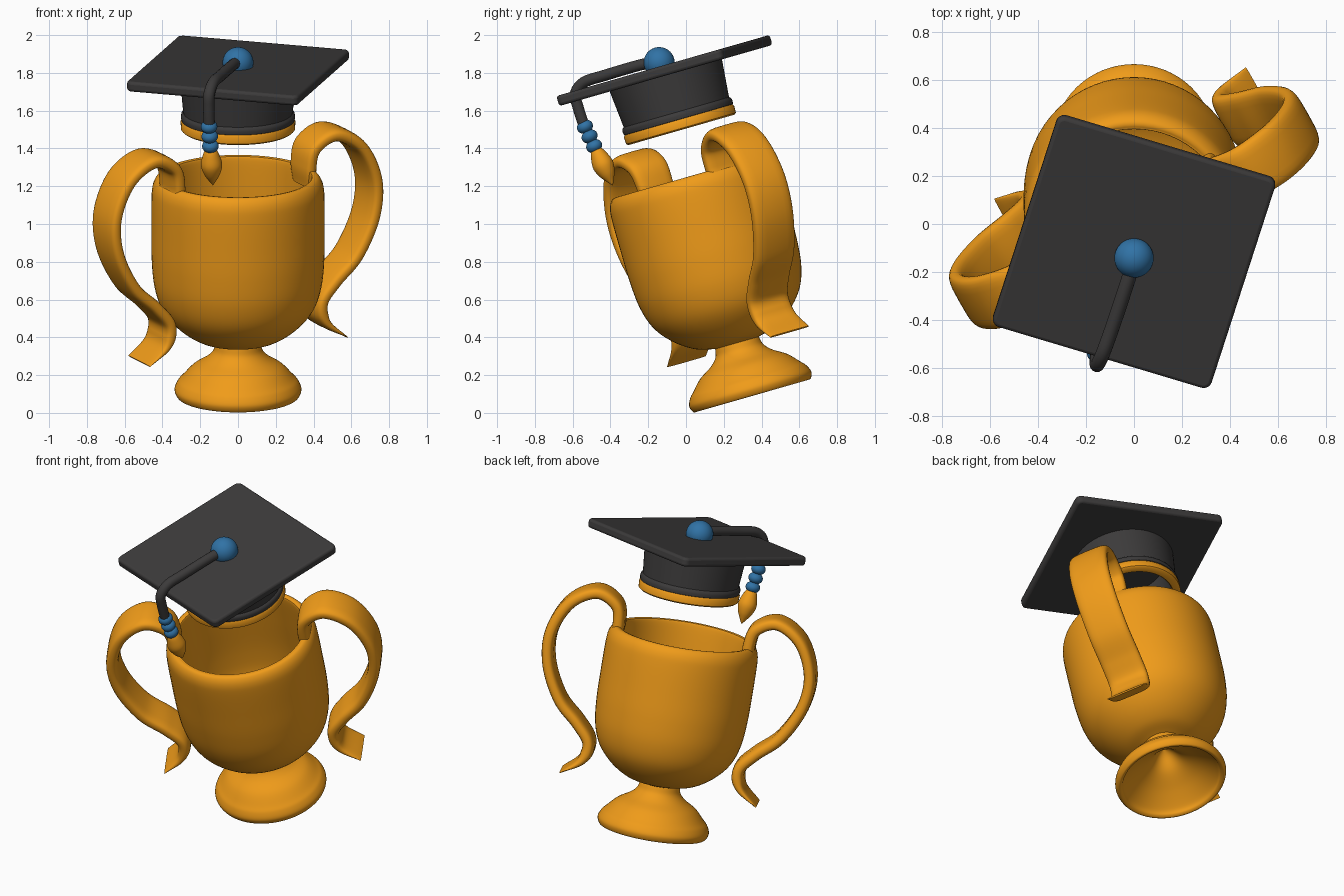
import bpy, bmesh, math
from mathutils import Matrix, Vector

if "Cube" in bpy.data.objects:
    bpy.data.objects.remove(bpy.data.objects["Cube"])

# Leaning frame shared by the whole trophy: origin at the foot centre
TILT = Matrix.Translation((0, 0.35, 0.092)) @ Matrix.Rotation(math.radians(16), 4, 'X')
CAP = TILT @ Matrix.Translation((0, 0.028, 0))


def material(name, rgb):
    m = bpy.data.materials.new(name)
    m.diffuse_color = (*rgb, 1)
    m.use_nodes = True
    m.node_tree.nodes["Principled BSDF"].inputs["Base Color"].default_value = m.diffuse_color
    return m


GOLD = material("gold", (0.87, 0.33, 0.01))
DARK = material("charcoal", (0.045, 0.043, 0.043))
BLUE = material("blue", (0.03, 0.17, 0.38))


def spline(points, steps=6):
    """Smooth curve through the given points."""
    p = [Vector(q) for q in points]
    p = [2 * p[0] - p[1]] + p + [2 * p[-1] - p[-2]]
    out = []
    for a, b, c, d in zip(p, p[1:], p[2:], p[3:]):
        for i in range(steps):
            t = i / steps
            out.append(0.5 * (2 * b + (c - a) * t + (2 * a - 5 * b + 4 * c - d) * t * t
                              + (3 * b - a - 3 * c + d) * t ** 3))
    return out + [p[-2]]


def finish(bm, name, mat, matrix, angle=40):
    bmesh.ops.remove_doubles(bm, verts=bm.verts, dist=1e-5)
    bmesh.ops.recalc_face_normals(bm, faces=bm.faces)
    mesh = bpy.data.meshes.new(name)
    bm.to_mesh(mesh)
    bm.free()
    mesh.transform(matrix)
    mesh.materials.append(mat)
    ob = bpy.data.objects.new(name, mesh)
    bpy.context.collection.objects.link(ob)
    bpy.ops.object.select_all(action='DESELECT')
    ob.select_set(True)
    bpy.context.view_layer.objects.active = ob
    bpy.ops.object.shade_smooth_by_angle(angle=math.radians(angle))
    return ob


def skin(bm, rings, closed_ends=False):
    """Bridge successive rings of points with quads."""
    vs = [[bm.verts.new(p) for p in r] for r in rings]
    for a, b in zip(vs, vs[1:]):
        for i in range(len(a)):
            j = (i + 1) % len(a)
            bm.faces.new((a[i], a[j], b[j], b[i]))
    if closed_ends:
        bm.faces.new(vs[0])
        bm.faces.new(vs[-1])


def lathe(name, profile, mat, matrix, closed=False, n=64):
    bm = bmesh.new()
    prof = list(profile) + ([profile[0]] if closed else [])
    skin(bm, [[(max(r, 0) * math.cos(2 * math.pi * i / n), max(r, 0) * math.sin(2 * math.pi * i / n), h)
               for i in range(n)] for r, h in prof])
    bmesh.ops.dissolve_degenerate(bm, dist=1e-6, edges=bm.edges)
    return finish(bm, name, mat, matrix)


# Cup: hollow flared foot, neck, then bowl with rounded rim and interior
foot = spline([(0, .27), (.04, .24), (.1, .17), (.2, .1), (.28, .035), (.3, .005), (.322, 0),
               (.336, .035), (.32, .075), (.293, .105), (.24, .16), (.17, .205), (.132, .245), (.12, .29)])
bowl = spline([(.12, .29), (.22, .318), (.32, .385), (.4, .48), (.442, .6), (.457, .75), (.459, .92),
               (.458, 1.09), (.45, 1.16), (.427, 1.2), (.4, 1.205), (.388, 1.18), (.386, 1.0),
               (.384, .75), (.36, .58), (.28, .44), (.15, .37), (0, .35)])
lathe("cup", foot + bowl[1:], GOLD, TILT)

# Ribbon handles: flat rounded section swept along an S curve
PATH = [(.405, 1.12), (.395, 1.22), (.425, 1.325), (.55, 1.38), (.70, 1.29), (.785, 1.1), (.77, .9),
        (.67, .7), (.54, .575), (.458, .47), (.48, .36), (.595, .27)]


def ribbon(name, angle):
    path = spline(PATH, 8)
    rings, last = [], len(path) - 1
    for k, p in enumerate(path):
        t = (path[min(k + 1, last)] - path[max(k - 1, 0)]).normalized()
        nrm = Vector((-t.y, t.x))
        s = k / last
        half_w = 0.10 + 0.022 * min(1, s * 3)
        half_t = 0.037 * min(1, 0.12 + (1 - s) * 7)
        ring = []
        for i in range(24):
            a = 2 * math.pi * i / 24
            c, d = math.cos(a), math.sin(a)
            w = half_w * math.copysign(abs(c) ** 0.5, c)
            q = p + nrm * half_t * math.copysign(abs(d) ** 0.7, d)
            ring.append((q.x, w, q.y))
        rings.append(ring)
    bm = bmesh.new()
    skin(bm, rings, True)
    finish(bm, name, GOLD, TILT @ Matrix.Rotation(math.radians(angle), 4, 'Z'), 50)


ribbon("handle_right", 28.5)
ribbon("handle_left", 208.5)

# Cap: gold band, hollow crown, square board and button
lathe("cap_band", [(.292, 1.455), (.302, 1.463), (.304, 1.5), (.296, 1.512), (.25, 1.512), (.25, 1.463), (.257, 1.455)],
      GOLD, CAP, True)
lathe("cap_crown", [(.285, 1.505), (.3, 1.512), (.303, 1.53), (.299, 1.545), (.29, 1.552), (.31, 1.765),
                    (.265, 1.765), (.255, 1.505)], DARK, CAP, True)

bm = bmesh.new()
bmesh.ops.create_cube(bm, size=1, matrix=Matrix.Diagonal((.952, .952, .055, 1)))
upright = [e for e in bm.edges if abs(e.verts[0].co.z - e.verts[1].co.z) > .01]
bmesh.ops.bevel(bm, geom=upright, offset=.035, segments=5, profile=.5, affect='EDGES')
board = finish(bm, "cap_board", DARK, CAP @ Matrix.Translation((0, 0, 1.782))
               @ Matrix.Rotation(math.radians(-17.3), 4, 'Z'))
bev = board.modifiers.new("soft_edges", 'BEVEL')
bev.width, bev.segments, bev.limit_method = .015, 3, 'ANGLE'

bm = bmesh.new()
bmesh.ops.create_uvsphere(bm, u_segments=32, v_segments=20, radius=.082)
finish(bm, "cap_button", BLUE, CAP @ Matrix.Translation((0, -.015, 1.83)))

# Cord running over the edge of the board
curve = bpy.data.curves.new("tassel_cord", 'CURVE')
curve.dimensions = '3D'
curve.bevel_depth, curve.bevel_resolution, curve.use_fill_caps = .03, 5, True
pts = spline([(0, -.15, 1.86), (-.03, -.25, 1.84), (-.09, -.43, 1.787), (-.13, -.54, 1.75),
              (-.152, -.585, 1.69), (-.155, -.572, 1.62), (-.152, -.54, 1.52)])
sp = curve.splines.new('POLY')
sp.points.add(len(pts) - 1)
for q, p in zip(sp.points, pts):
    q.co = (*p, 1)
sp.use_smooth = True
curve.materials.append(DARK)
bpy.context.collection.objects.link(bpy.data.objects.new("tassel_cord", curve))

# Tassel: three beads and a teardrop tuft on one slanted axis
axis = Vector((.02, .145, -.305))
HANG = Matrix.Translation((-.153, -.535, 1.515)) @ axis.to_track_quat('Z', 'Y').to_matrix().to_4x4()
for k in range(3):
    bm = bmesh.new()
    bmesh.ops.create_uvsphere(bm, u_segments=24, v_segments=14, radius=.044)
    finish(bm, f"tassel_bead_{k + 1}", BLUE, HANG @ Matrix.Translation((0, 0, .057 * k))
           @ Matrix.Diagonal((1, 1, .8, 1)))
lathe("tassel_tuft", spline([(0, .125), (.028, .135), (.046, .175), (.056, .225), (.043, .275), (.017, .32), (0, .345)]),
      GOLD, HANG, n=32)
